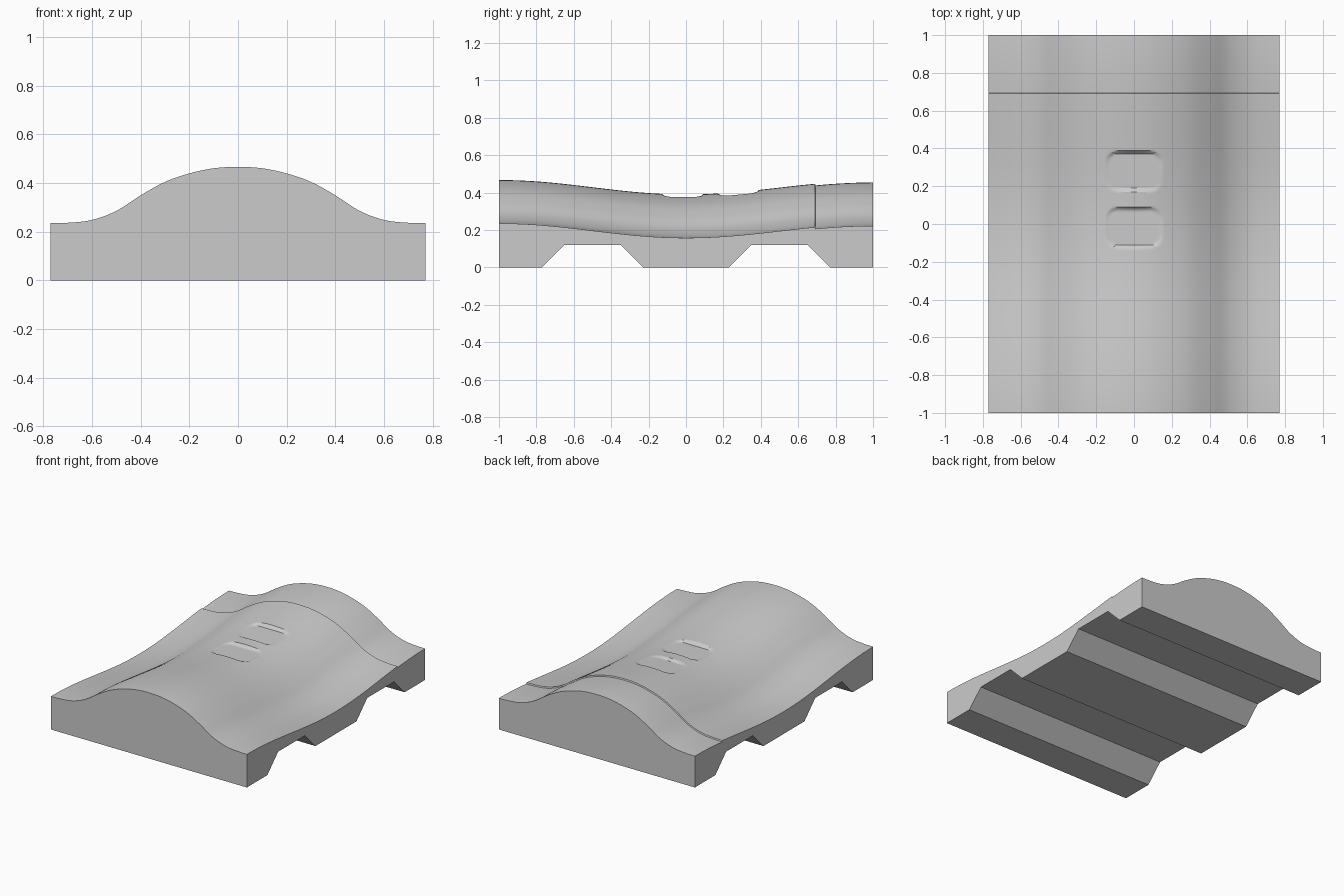
import bpy
import bmesh
import math
from mathutils import Vector

cube = bpy.data.objects.get("Cube")
if cube:
    bpy.data.objects.remove(cube, do_unlink=True)

HALF_W = 0.77
STEP_Y = 0.69

# Crown height above the side edge, from the centre line outwards
CROWN = [(0, .232), (.1, .226), (.2, .205), (.3, .170), (.4, .115),
         (.5, .051), (.6, .014), (.7, .002), (.8, 0)]
# Underside outline: flat feet with two sloped channels
UNDERSIDE = [(-1, 0), (-.77, 0), (-.65, .12), (-.35, .12), (-.23, 0),
             (.23, 0), (.35, .12), (.65, .12), (.77, 0), (1, 0)]
# Pockets: centre y, floor height at centre, floor slope
POCKETS = [(-.018, .373, 0), (.28, .387, .05)]


def crown(x):
    """Smooth curve through the crown points, mirrored across the centre."""
    t = abs(x) * 10
    i = min(int(t), len(CROWN) - 2)
    t -= i
    def h(k):
        return CROWN[min(abs(k), len(CROWN) - 1)][1]
    a, b = h(i), h(i + 1)
    ma, mb = (b - h(i - 1)) / 2, (h(i + 2) - a) / 2
    return (a * (2 * t**3 - 3 * t**2 + 1) + b * (3 * t**2 - 2 * t**3)
            + ma * (t**3 - 2 * t**2 + t) + mb * (t**3 - t**2))


def pocket_mask(x, y, radius=.06):
    """1 inside a rounded rectangle, 0 outside, with a narrow bevel."""
    dx, dy = abs(x) - .145 + radius, abs(y) - .1 + radius
    dist = math.hypot(max(dx, 0), max(dy, 0)) + min(max(dx, dy), 0) - radius
    return min(max(.5 - dist / .01, 0), 1)


def top_height(x, y):
    sag = .077 if y < 0 else .073
    z = .158 + sag * (1 - math.cos(math.pi * y)) / 2 + crown(x)
    if y > STEP_Y + .001:
        z -= .009
    for cy, floor, slope in POCKETS:
        drop = max(z - floor - slope * (y - cy), 0)
        z -= drop * pocket_mask(x, y - cy)
    return z


xs = [-HALF_W + .01 * i for i in range(155)]
ys = sorted([-1 + .01 * j for j in range(201)] + [STEP_Y + .003])

bm = bmesh.new()
# Curved top surface
top = [[bm.verts.new((x, y, top_height(x, y))) for x in xs] for y in ys]
for row, nxt in zip(top, top[1:]):
    for i in range(len(xs) - 1):
        bm.faces.new((row[i], row[i + 1], nxt[i + 1], nxt[i])).smooth = True

# Underside and walls
right, left = ([bm.verts.new((x, y, z)) for y, z in UNDERSIDE]
               for x in (-HALF_W, HALF_W))
for k in range(len(UNDERSIDE) - 1):
    bm.faces.new((right[k], right[k + 1], left[k + 1], left[k]))
bm.faces.new([row[0] for row in top] + right[::-1])
bm.faces.new([row[-1] for row in reversed(top)] + left)
bm.faces.new([right[0], left[0]] + top[0][::-1])
bm.faces.new([left[-1], right[-1]] + top[-1])
bmesh.ops.recalc_face_normals(bm, faces=bm.faces)

mesh = bpy.data.meshes.new("contoured_pad")
bm.to_mesh(mesh)
bm.free()
pad = bpy.data.objects.new("contoured_pad", mesh)
bpy.context.collection.objects.link(pad)

# Material
mat = bpy.data.materials.new("light_grey")
mat.use_nodes = True
grey = (.6, .6, .6, 1)
mat.diffuse_color = grey
mat.node_tree.nodes["Principled BSDF"].inputs["Base Color"].default_value = grey
mesh.materials.append(mat)

# Smooth top, crisp edges
bpy.ops.object.select_all(action='DESELECT')
pad.select_set(True)
bpy.context.view_layer.objects.active = pad
bpy.ops.object.shade_smooth_by_angle(angle=math.radians(30))
